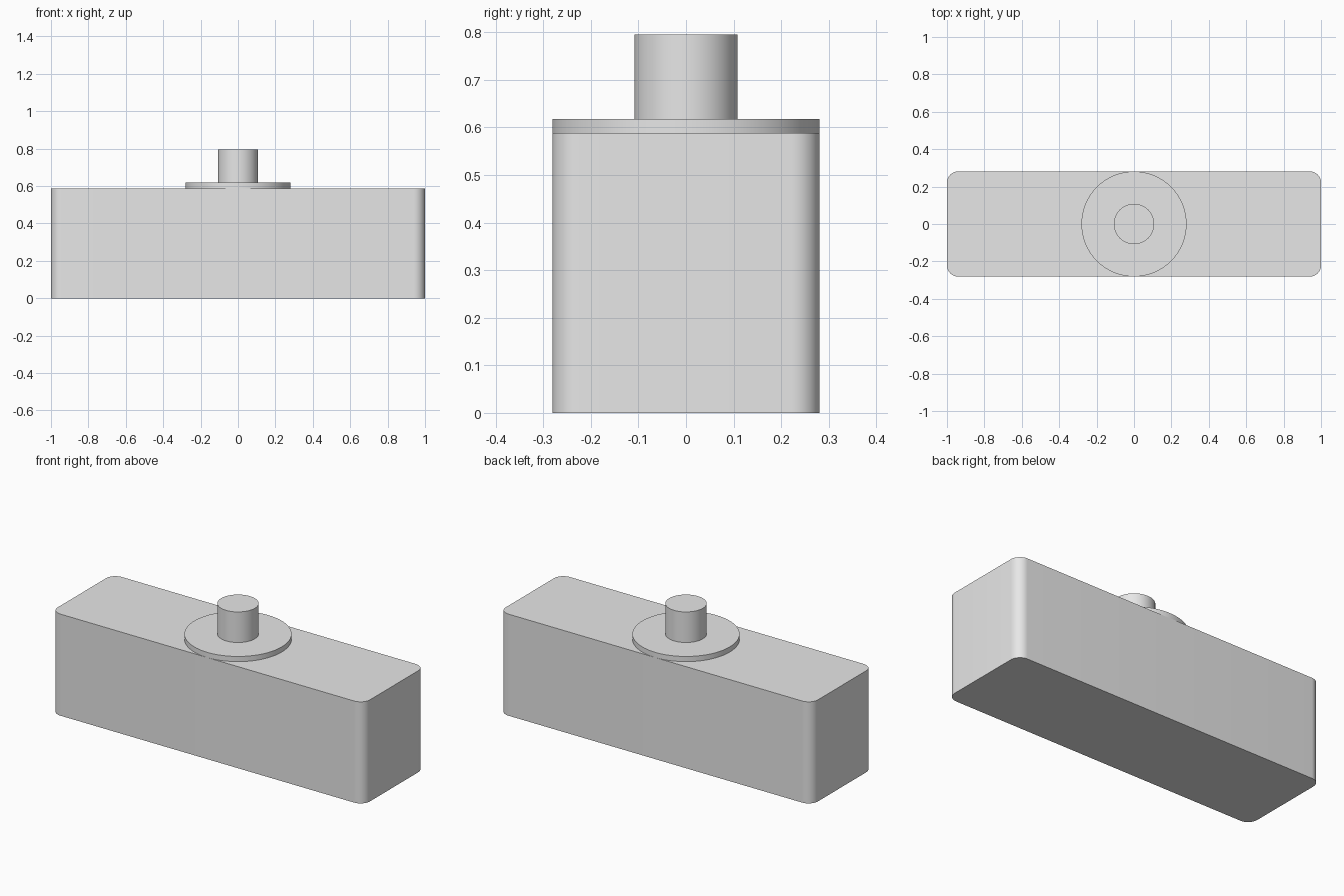
import bpy
import bmesh
import math

if "Cube" in bpy.data.objects:
    bpy.data.objects.remove(bpy.data.objects["Cube"], do_unlink=True)

HALF_DEPTH = 0.281
BODY_TOP = 0.588
FLANGE_TOP = 0.618
POST_TOP = 0.795
POST_RADIUS = 0.108
CORNER_RADIUS = 0.06

grey = bpy.data.materials.new("plain grey")
grey.use_nodes = True
colour = (0.8, 0.8, 0.8, 1)
grey.diffuse_color = colour
grey.node_tree.nodes["Principled BSDF"].inputs["Base Color"].default_value = colour


def finish(obj, name):
    obj.name = name
    obj.data.name = name
    obj.data.materials.append(grey)
    bpy.ops.object.shade_smooth_by_angle(angle=math.radians(30))


def disc(name, radius, bottom, top):
    bpy.ops.mesh.primitive_cylinder_add(
        vertices=96, radius=radius, depth=top - bottom,
        location=(0, 0, (bottom + top) / 2))
    finish(bpy.context.object, name)


# Block body with rounded vertical corners
bpy.ops.mesh.primitive_cube_add(size=1, location=(0, 0, BODY_TOP / 2))
body = bpy.context.object
body.scale = (2, 2 * HALF_DEPTH, BODY_TOP)
bpy.ops.object.transform_apply(location=False, rotation=False, scale=True)
bm = bmesh.new()
bm.from_mesh(body.data)
uprights = [e for e in bm.edges
            if abs(e.verts[0].co.z - e.verts[1].co.z) > BODY_TOP / 2]
bmesh.ops.bevel(bm, geom=uprights, offset=CORNER_RADIUS, offset_type='OFFSET',
                segments=12, profile=0.5, affect='EDGES')
bm.to_mesh(body.data)
bm.free()
finish(body, "body")

# Round flange and the post standing on it
disc("flange", HALF_DEPTH, BODY_TOP, FLANGE_TOP)
disc("post", POST_RADIUS, FLANGE_TOP, POST_TOP)
